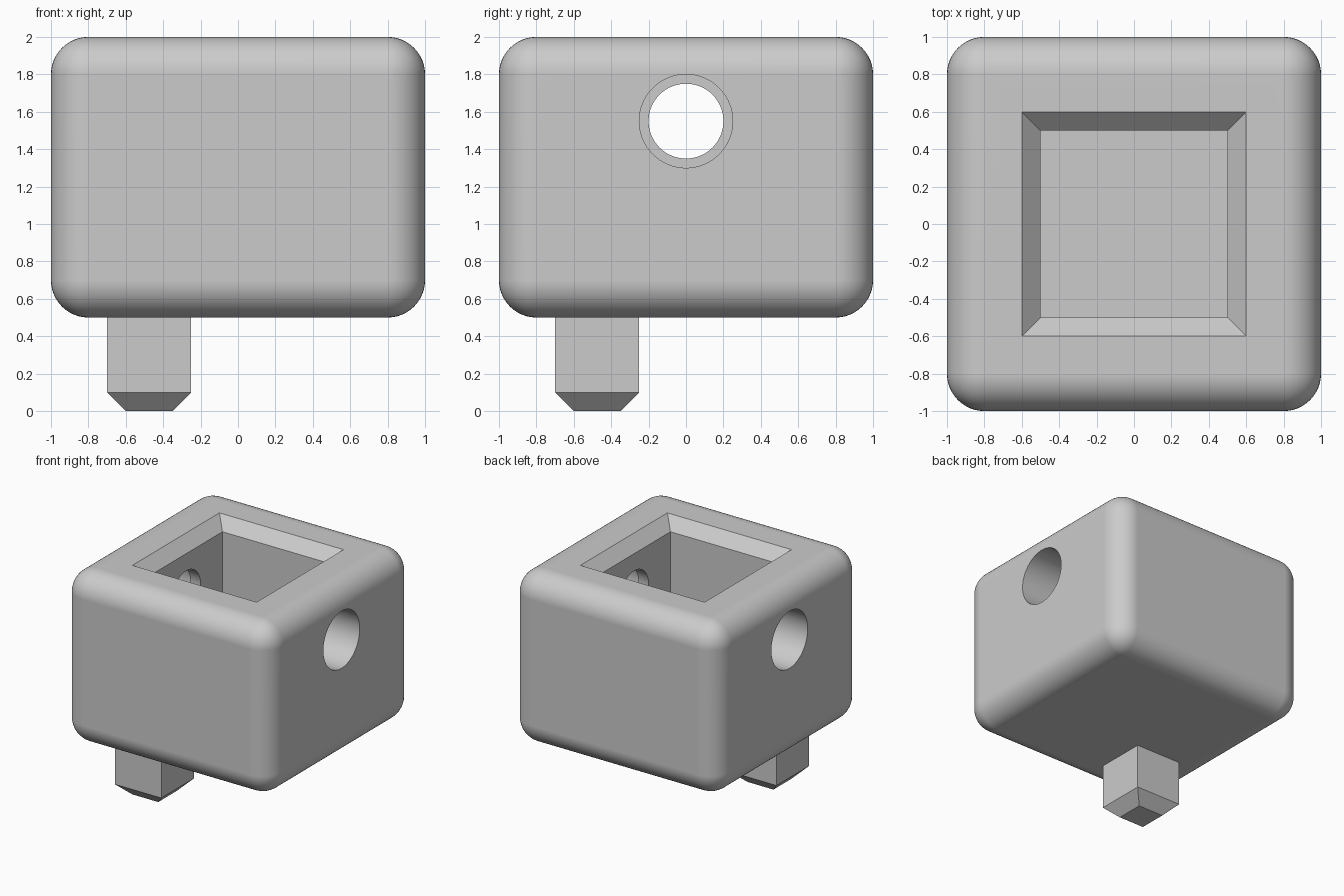
import bpy, bmesh, math
from mathutils import Matrix

if "Cube" in bpy.data.objects:
    bpy.data.objects.remove(bpy.data.objects["Cube"], do_unlink=True)

grey = bpy.data.materials.new("plain grey")
grey.use_nodes = True
colour = (0.6, 0.6, 0.6, 1)
grey.diffuse_color = colour
grey.node_tree.nodes["Principled BSDF"].inputs["Base Color"].default_value = colour


def make_object(name, bm):
    bmesh.ops.recalc_face_normals(bm, faces=bm.faces)
    mesh = bpy.data.meshes.new(name)
    bm.to_mesh(mesh)
    bm.free()
    mesh.materials.append(grey)
    obj = bpy.data.objects.new(name, mesh)
    bpy.context.collection.objects.link(obj)
    return obj


def square_loft(name, x, y, sections):
    """Stack of squares, each given as (half width, height)."""
    bm = bmesh.new()
    rings = [[bm.verts.new((x + sx * h, y + sy * h, z))
              for sx, sy in ((-1, -1), (1, -1), (1, 1), (-1, 1))]
             for h, z in sections]
    bm.faces.new(rings[0])
    bm.faces.new(rings[-1])
    for low, high in zip(rings, rings[1:]):
        for i in range(4):
            j = (i + 1) % 4
            bm.faces.new((low[i], low[j], high[j], high[i]))
    return make_object(name, bm)


def x_cylinder(name, radius, x0, x1, z):
    bm = bmesh.new()
    place = Matrix.Translation(((x0 + x1) / 2, 0, z)) @ Matrix.Rotation(math.pi / 2, 4, "Y")
    bmesh.ops.create_cone(bm, cap_ends=True, segments=64, radius1=radius,
                          radius2=radius, depth=x1 - x0, matrix=place)
    return make_object(name, bm)


def activate(obj):
    bpy.ops.object.select_all(action="DESELECT")
    obj.select_set(True)
    bpy.context.view_layer.objects.active = obj


def cut(target, cutter):
    activate(target)
    mod = target.modifiers.new("cut", "BOOLEAN")
    mod.operation = "DIFFERENCE"
    mod.solver = "EXACT"
    mod.object = cutter
    bpy.ops.object.modifier_apply(modifier=mod.name)
    bpy.data.objects.remove(cutter, do_unlink=True)


# Rounded block
body = square_loft("body", 0, 0, [(1, 0.5), (1, 2)])
activate(body)
bevel = body.modifiers.new("rounding", "BEVEL")
bevel.width = 0.2
bevel.segments = 12
bpy.ops.object.modifier_apply(modifier=bevel.name)

# Square pocket with a chamfered rim
cut(body, square_loft("pocket_cutter", 0, 0,
                      [(0.5, 1), (0.5, 1.9), (0.6, 2), (0.7, 2.1)]))

# Stepped round hole through each side wall
hole_z = 1.55
cut(body, x_cylinder("hole_cutter", 0.2, -1.2, 1.2, hole_z))
for x0, x1 in ((-1.2, -0.6), (0.6, 1.2)):
    cut(body, x_cylinder("wide_hole_cutter", 0.25, x0, x1, hole_z))

# Smooth fillets and hole walls, crisp edges elsewhere
activate(body)
bpy.ops.object.shade_smooth_by_angle(angle=math.radians(30))
weighted = body.modifiers.new("even shading", "WEIGHTED_NORMAL")
weighted.keep_sharp = True

# Single square peg with a chamfered foot
square_loft("peg", -0.475, -0.475, [(0.125, 0), (0.225, 0.1), (0.225, 0.52)])
